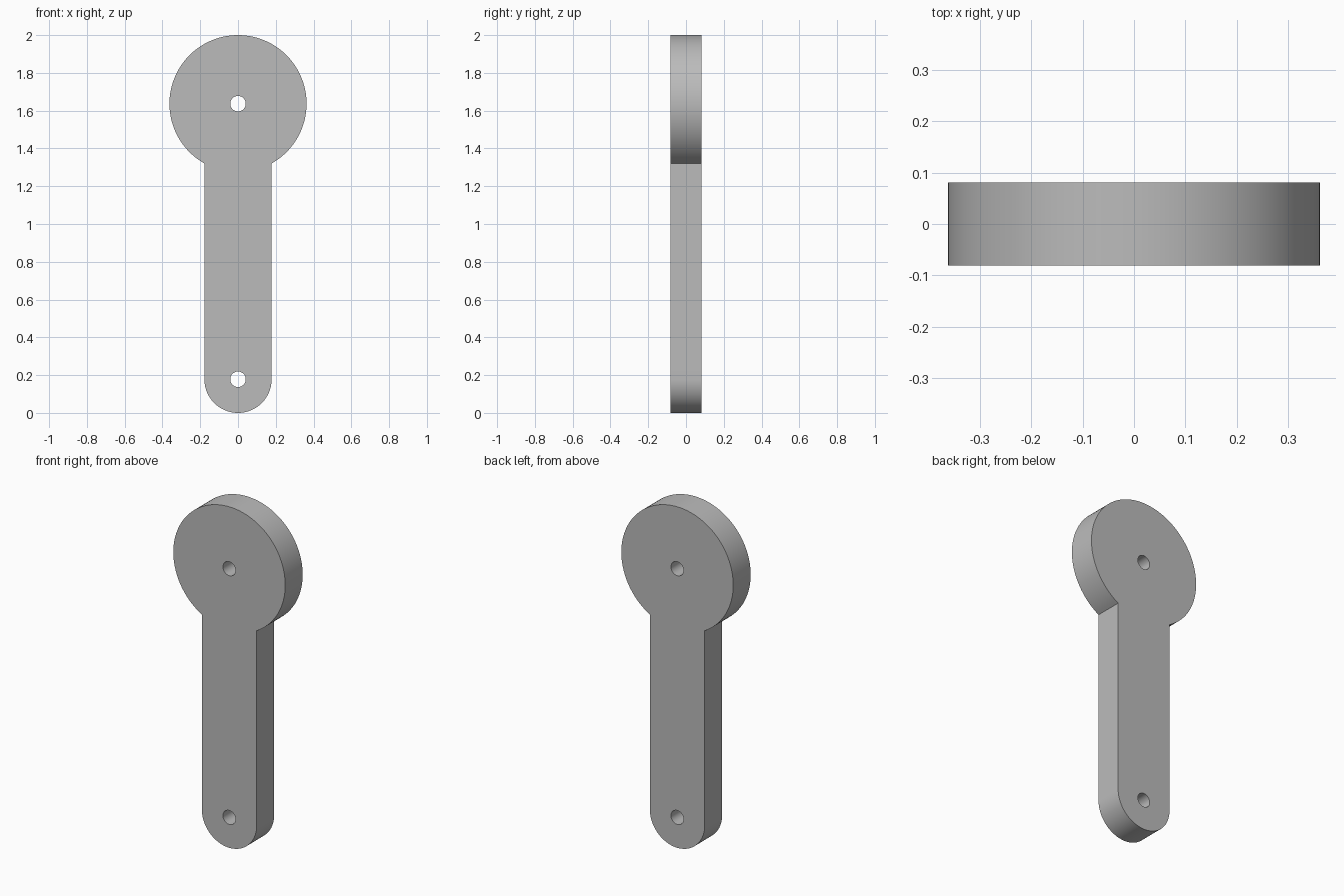
import bpy, bmesh
from math import sin, cos, acos, asin, pi, radians
from mathutils import Matrix

if "Cube" in bpy.data.objects:
    bpy.data.objects.remove(bpy.data.objects["Cube"], do_unlink=True)

HEAD_Z, HEAD_R = 1.637, 0.363
FOOT_Z, FOOT_R = 0.178, 0.178
HOLE_R = 0.041
HALF_DEPTH = 0.081


def arc(z, r, start, end, steps):
    """Points (x, z) along a circular arc, both ends included."""
    angles = [start + (end - start) * i / steps for i in range(steps + 1)]
    return [(r * cos(a), z + r * sin(a)) for a in angles]


# Outline: round head running down into a narrower bar with a round foot
neck = acos(FOOT_R / HEAD_R)
outline = arc(HEAD_Z, HEAD_R, -neck, pi + neck, 96)
outline += arc(FOOT_Z, FOOT_R, pi, 2 * pi, 48)
# Pivot holes at both ends
holes = [arc(z, HOLE_R, 0, 2 * pi, 48)[:-1] for z in (HEAD_Z, FOOT_Z)]

# Filled flat curve, extruded to the plate thickness
curve = bpy.data.curves.new("lever_arm_profile", "CURVE")
curve.dimensions = "2D"
curve.fill_mode = "BOTH"
curve.extrude = HALF_DEPTH
for loop in [outline] + holes:
    spline = curve.splines.new("POLY")
    spline.points.add(len(loop) - 1)
    for point, (x, z) in zip(spline.points, loop):
        point.co = (x, z, 0, 1)
    spline.use_cyclic_u = True
profile = bpy.data.objects.new("lever_arm_profile", curve)
bpy.context.collection.objects.link(profile)
bpy.context.view_layer.update()

# Turn it into a clean upright mesh
mesh = bpy.data.meshes.new_from_object(profile)
bpy.data.objects.remove(profile, do_unlink=True)
bm = bmesh.new()
bm.from_mesh(mesh)
bmesh.ops.remove_doubles(bm, verts=bm.verts, dist=0.0001)
bmesh.ops.transform(bm, matrix=Matrix.Rotation(pi / 2, 4, "X"), verts=bm.verts)
bmesh.ops.recalc_face_normals(bm, faces=bm.faces)
bm.to_mesh(mesh)
bm.free()
mesh.name = "lever_arm"
arm = bpy.data.objects.new("lever_arm", mesh)
bpy.context.collection.objects.link(arm)

# Plain grey material
grey = bpy.data.materials.new("plain_grey")
grey.use_nodes = True
colour = (0.5, 0.5, 0.5, 1)
grey.diffuse_color = colour
grey.node_tree.nodes["Principled BSDF"].inputs["Base Color"].default_value = colour
mesh.materials.clear()
mesh.materials.append(grey)

# Smooth round edges, crisp corners
bpy.ops.object.select_all(action="DESELECT")
arm.select_set(True)
bpy.context.view_layer.objects.active = arm
bpy.ops.object.shade_smooth_by_angle(angle=radians(30))
